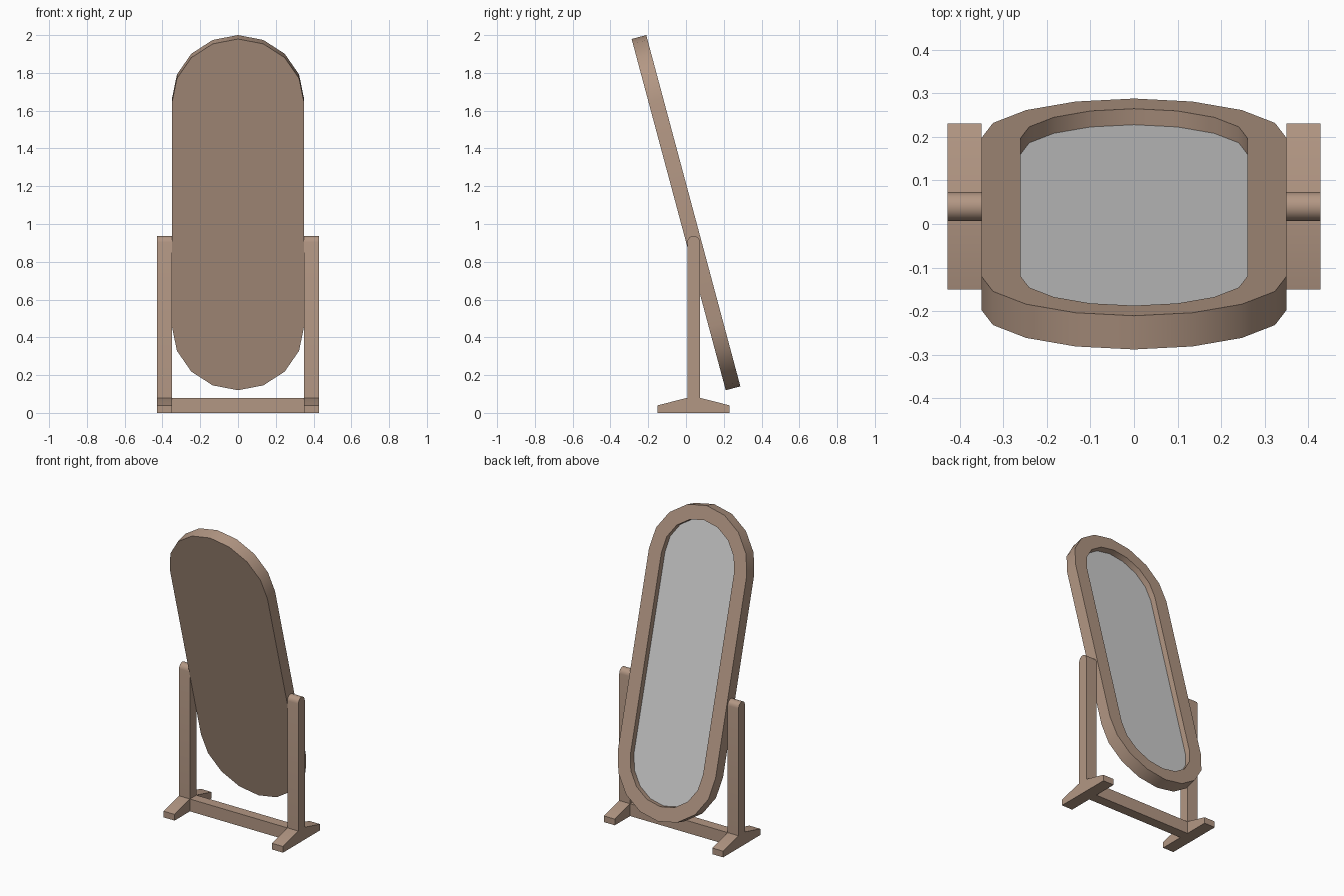
import bpy, bmesh, math
from mathutils import Matrix

cube = bpy.data.objects.get("Cube")
if cube:
    bpy.data.objects.remove(cube, do_unlink=True)


def make_material(name, rgb):
    mat = bpy.data.materials.new(name)
    mat.use_nodes = True
    mat.diffuse_color = (*rgb, 1)
    mat.node_tree.nodes["Principled BSDF"].inputs["Base Color"].default_value = (*rgb, 1)
    return mat


wood = make_material("brown wood", (0.45, 0.31, 0.23))
silver = make_material("mirror grey", (0.62, 0.62, 0.62))


def finish(name, bm, mat):
    bmesh.ops.recalc_face_normals(bm, faces=bm.faces)
    mesh = bpy.data.meshes.new(name)
    bm.to_mesh(mesh)
    bm.free()
    mesh.materials.append(mat)
    obj = bpy.data.objects.new(name, mesh)
    bpy.context.collection.objects.link(obj)
    bpy.ops.object.select_all(action="DESELECT")
    obj.select_set(True)
    bpy.context.view_layer.objects.active = obj
    bpy.ops.object.shade_smooth_by_angle(angle=math.radians(30))
    return obj


def extrude_x(name, profile, x0, x1):
    """Solid with a y/z profile running from x0 to x1."""
    bm = bmesh.new()
    a = [bm.verts.new((x0, y, z)) for y, z in profile]
    b = [bm.verts.new((x1, y, z)) for y, z in profile]
    bm.faces.new(a)
    bm.faces.new(b)
    bridge(bm, a, b)
    return finish(name, bm, wood)


def bridge(bm, a, b):
    n = len(a)
    for i in range(n):
        j = (i + 1) % n
        bm.faces.new((a[i], a[j], b[j], b[i]))


# Tilted oval frame: two half circles joined by straight sides
STRAIGHT = 0.6125
TILT = Matrix.Translation((0, 0, 1.06)) @ Matrix.Rotation(math.radians(15), 4, "X")


def oval(bm, radius, depth):
    ring = []
    for side in (1, -1):
        for i in range(9):
            a = math.pi * i / 8
            co = (side * radius * math.cos(a), depth,
                  side * (STRAIGHT + radius * math.sin(a)))
            ring.append(bm.verts.new(co))
    return ring


bm = bmesh.new()
rings = [oval(bm, r, d) for r, d in
         ((0.35, -0.04), (0.35, 0.04), (0.26, 0.04), (0.26, 0))]
for ring_a, ring_b in zip(rings, rings[1:]):
    bridge(bm, ring_a, ring_b)
bm.faces.new(rings[0])
bm.faces.new(rings[-1])
finish("mirror_frame", bm, wood).matrix_world = TILT

# Glass lying on the floor of the recess
bm = bmesh.new()
back, front = oval(bm, 0.26, 0), oval(bm, 0.26, 0.002)
bridge(bm, back, front)
bm.faces.new(back)
bm.faces.new(front)
finish("mirror_glass", bm, silver).matrix_world = TILT

# Stand: wedge feet, round-topped posts and a low crossbar
MID, HALF, BAR = 0.04, 0.033, 0.08
INNER, OUTER = 0.35, 0.428
foot = [(MID - 0.19, 0), (MID + 0.19, 0), (MID + 0.19, 0.04),
        (MID + HALF, BAR), (MID - HALF, BAR), (MID - 0.19, 0.04)]
post = [(MID - HALF, BAR), (MID + HALF, BAR)]
for i in range(9):
    a = math.pi * i / 8
    post.append((MID + HALF * math.cos(a), 0.904 + HALF * math.sin(a)))
for side, label in ((1, "left"), (-1, "right")):
    extrude_x(label + "_foot", foot, side * INNER, side * OUTER)
    extrude_x(label + "_post", post, side * INNER, side * OUTER)
bar = [(MID - HALF, 0), (MID + HALF, 0), (MID + HALF, BAR), (MID - HALF, BAR)]
extrude_x("crossbar", bar, -INNER, INNER)
